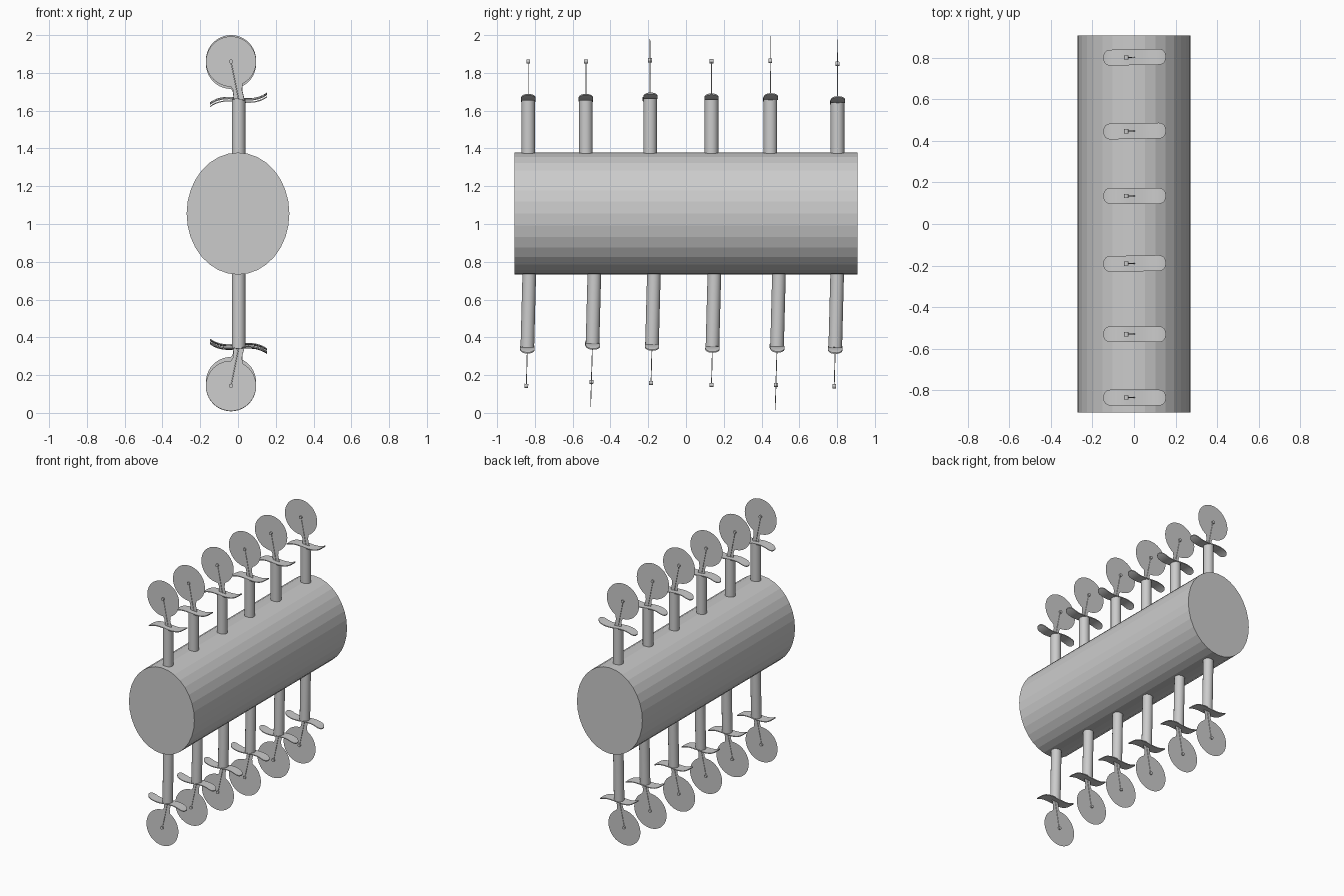
import bpy, bmesh
from math import radians, sin, cos, pi, sqrt
from mathutils import Matrix, Vector

cube = bpy.data.objects.get("Cube")
if cube:
    bpy.data.objects.remove(cube, do_unlink=True)

grey = bpy.data.materials.new("plain grey")
grey.use_nodes = True
colour = (0.6, 0.6, 0.6, 1)
grey.diffuse_color = colour
grey.node_tree.nodes["Principled BSDF"].inputs["Base Color"].default_value = colour


def finish(name, bm, matrix=Matrix.Identity(4), smooth=False):
    bm.transform(matrix)
    bmesh.ops.recalc_face_normals(bm, faces=bm.faces)
    mesh = bpy.data.meshes.new(name)
    bm.to_mesh(mesh)
    bm.free()
    mesh.materials.append(grey)
    obj = bpy.data.objects.new(name, mesh)
    bpy.context.collection.objects.link(obj)
    if smooth:
        bpy.ops.object.select_all(action='DESELECT')
        obj.select_set(True)
        bpy.context.view_layer.objects.active = obj
        bpy.ops.object.shade_smooth_by_angle(angle=radians(40))
    return obj


def cylinder(bm, start, end, radius, sides):
    start, end = Vector(start), Vector(end)
    axis = end - start
    turn = axis.to_track_quat('Z', 'Y').to_matrix().to_4x4()
    bmesh.ops.create_cone(bm, cap_ends=True, segments=sides, radius1=radius, radius2=radius,
                          depth=axis.length,
                          matrix=Matrix.Translation((start + end) / 2) @ turn)


def flat_face(bm, outline):
    bm.faces.new([bm.verts.new((x, 0, z)) for x, z in outline])


# Oval drum lying along y
bm = bmesh.new()
cylinder(bm, (0, -0.907, 0), (0, 0.907, 0), 1, 32)
finish("drum", bm, Matrix.Translation((0, 0, 1.055)) @ Matrix.Diagonal((0.272, 1, 0.323, 1)))


# Parts of one stalk: origin at the wavy blade, +z pointing outwards
def rod():
    bm = bmesh.new()
    cylinder(bm, (0, 0, -0.5), (0, 0, 0), 0.036, 24)
    return bm


def wavy_blade(half=0.15, width=0.038, corner=0.032, thick=0.003):
    bm = bmesh.new()
    rows = []
    steps = 28
    for i in range(steps + 1):
        x = -half * cos(pi * i / steps)
        over = max(0, abs(x) - (half - corner))
        w = width - corner + sqrt(max(0, corner ** 2 - over ** 2))
        z = 12 * x ** 3 - 0.1 * x
        rows.append([bm.verts.new((x, s * w, z + t))
                     for s, t in ((-1, -thick), (1, -thick), (1, thick), (-1, thick))])
    for a, b in zip(rows, rows[1:]):
        for k in range(4):
            n = (k + 1) % 4
            bm.faces.new((a[k], a[n], b[n], b[k]))
    bm.faces.new(rows[0])
    bm.faces.new(rows[-1])
    return bm


HUB = (-0.04, 0.2)


def paddle(radius=0.133):
    bm = bmesh.new()
    flat_face(bm, [(HUB[0] + radius * cos(2 * pi * i / 40), HUB[1] + radius * sin(2 * pi * i / 40))
                   for i in range(40)])
    # Tapered neck joining the disc to the blade
    flat_face(bm, [(-0.025, 0), (0.03, 0), (0.018, 0.05), (0.022, 0.082), (-0.04, 0.068), (-0.03, 0.05)])
    return bm


def hub_pin():
    bm = bmesh.new()
    cylinder(bm, (HUB[0], -0.01, HUB[1]), (HUB[0], 0.01, HUB[1]), 0.011, 12)
    cylinder(bm, (0, 0, 0), (HUB[0], 0, HUB[1]), 0.0025, 6)
    return bm


parts = (("rod", rod, True), ("wavy_blade", wavy_blade, True),
         ("paddle", paddle, False), ("hub_pin", hub_pin, False))

# Each stalk: y, blade height, lean about x, yaw (degrees)
upper = ((-0.835, 1.66, 0, 0), (-0.53, 1.66, 0, 0), (-0.19, 1.667, 0, 1),
         (0.135, 1.662, 0, 0), (0.447, 1.664, 0, 1), (0.802, 1.648, 0, 1))
lower = ((-0.84, 0.343, -1.5, 0), (-0.495, 0.363, -1.5, 1), (-0.18, 0.358, -1.5, 0),
         (0.14, 0.347, -1.5, 0), (0.482, 0.348, -1.5, 1), (0.79, 0.341, -1.5, 0))

for row, stalks, side in (("upper", upper, 1), ("lower", lower, -1)):
    for number, (y, z, lean, yaw) in enumerate(stalks, 1):
        place = (Matrix.Translation((0.003, y, z)) @ Matrix.Rotation(radians(lean), 4, 'X')
                 @ Matrix.Rotation(radians(yaw), 4, 'Z') @ Matrix.Diagonal((1, 1, side, 1)))
        for name, build, smooth in parts:
            finish(f"{row}_{name}_{number}", build(), place, smooth)
